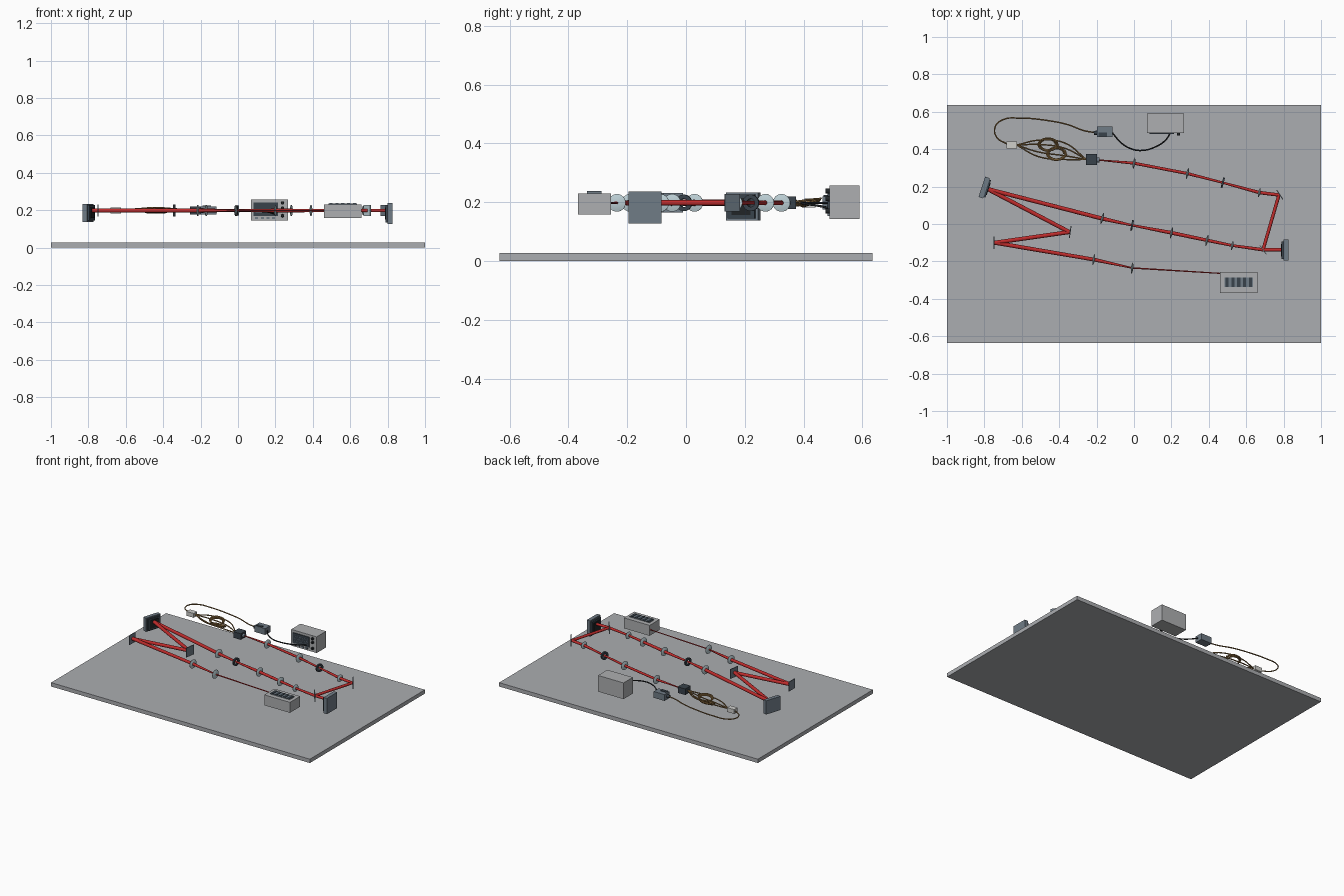
import bpy, bmesh, math
from mathutils import Vector, Matrix

if "Cube" in bpy.data.objects:
    bpy.data.objects.remove(bpy.data.objects["Cube"])

Z = 0.198  # optical axis height


def mat(name, r, g, b):
    m = bpy.data.materials.new(name)
    m.diffuse_color = (r, g, b, 1)
    m.use_nodes = True
    m.node_tree.nodes["Principled BSDF"].inputs["Base Color"].default_value = m.diffuse_color
    return m


TABLE = mat("table grey", 0.41, 0.42, 0.44)
CASE = mat("case grey", 0.42, 0.43, 0.44)
SLATE = mat("slate", 0.16, 0.20, 0.24)
DARK = mat("dark slate", 0.04, 0.055, 0.07)
BLACK = mat("black", 0.015, 0.018, 0.02)
GLASS = mat("pale glass", 0.50, 0.62, 0.66)
RED = mat("beam red", 0.52, 0.025, 0.025)
FIBRE = mat("fibre brown", 0.26, 0.15, 0.05)
WHITE = mat("connector white", 0.62, 0.62, 0.60)


def finish(name, bm, material, smooth=False):
    me = bpy.data.meshes.new(name)
    bm.to_mesh(me)
    bm.free()
    me.materials.append(material)
    ob = bpy.data.objects.new(name, me)
    bpy.context.collection.objects.link(ob)
    if smooth:
        bpy.ops.object.select_all(action='DESELECT')
        ob.select_set(True)
        bpy.context.view_layer.objects.active = ob
        bpy.ops.object.shade_smooth_by_angle(angle=math.radians(35))
    return ob


def box(name, c, size, material, yaw=0.0):
    bm = bmesh.new()
    bmesh.ops.create_cube(bm, size=1, matrix=Matrix.Translation(c)
                          @ Matrix.Rotation(yaw, 4, 'Z') @ Matrix.Diagonal((*size, 1)))
    return finish(name, bm, material)


def rod(name, a, b, r1, r2, material, seg=16):
    a, b = Vector(a), Vector(b)
    d = b - a
    m = Matrix.Translation((a + b) / 2) @ d.to_track_quat('Z', 'Y').to_matrix().to_4x4()
    bm = bmesh.new()
    bmesh.ops.create_cone(bm, cap_ends=True, segments=seg, radius1=r1, radius2=r2,
                          depth=d.length, matrix=m)
    return finish(name, bm, material, True)


def lathe(name, c, yaw, profile, material, closed=False, seg=32):
    """Spin (radius, offset) points about a horizontal axis pointing along yaw."""
    bm = bmesh.new()
    vs = [bm.verts.new((x, r, 0)) for r, x in profile]
    pairs = list(zip(vs, vs[1:] + ([vs[0]] if closed else [])))
    es = [bm.edges.new(p) for p in pairs if p[0] is not p[1]]
    bmesh.ops.spin(bm, geom=vs + es, cent=(0, 0, 0), axis=(1, 0, 0),
                   angle=math.tau, steps=seg, use_duplicate=False)
    bmesh.ops.remove_doubles(bm, verts=bm.verts, dist=1e-5)
    bmesh.ops.recalc_face_normals(bm, faces=bm.faces)
    bm.transform(Matrix.Translation(c) @ Matrix.Rotation(yaw, 4, 'Z'))
    return finish(name, bm, material, True)


def cable(name, pts, r, material):
    cu = bpy.data.curves.new(name, 'CURVE')
    cu.dimensions = '3D'
    cu.bevel_depth = r
    cu.bevel_resolution = 1
    cu.use_fill_caps = True
    cu.resolution_u = 6
    sp = cu.splines.new('BEZIER')
    sp.bezier_points.add(len(pts) - 1)
    for bp, p in zip(sp.bezier_points, pts):
        bp.co = p
        bp.handle_left_type = bp.handle_right_type = 'AUTO'
    cu.materials.append(material)
    ob = bpy.data.objects.new(name, cu)
    bpy.context.collection.objects.link(ob)
    bpy.ops.object.select_all(action='DESELECT')
    ob.select_set(True)
    bpy.context.view_layer.objects.active = ob
    bpy.ops.object.convert(target='MESH')


# optical table
box("table", (0, 0, 0.0135), (2, 1.27, 0.027), TABLE)

# laser with cooling fins on top
box("laser_case", (0.56, -0.312, 0.194), (0.198, 0.112, 0.073), CASE)
box("laser_vent", (0.56, -0.312, 0.233), (0.152, 0.05, 0.006), SLATE)
for i in range(5):
    box("laser_fin", (0.497 + i * 0.0315, -0.312, 0.2345), (0.017, 0.05, 0.008), DARK)

# beam path: x, y, beam radius at that point
path = [(0.462, -0.264, 0.003), (-0.01, -0.235, 0.004), (-0.215, -0.19, 0.010),
        (-0.745, -0.10, 0.011), (-0.345, -0.043, 0.011), (-0.783, 0.187, 0.011),
        (-0.17, 0.029, 0.011), (-0.01, -0.007, 0.006), (0.2, -0.047, 0.010),
        (0.39, -0.087, 0.009), (0.525, -0.115, 0.007), (0.69, -0.138, 0.009),
        (0.775, 0.155, 0.009), (0.67, 0.168, 0.009), (0.475, 0.221, 0.006),
        (0.285, 0.270, 0.008), (0.0, 0.325, 0.008), (-0.20, 0.343, 0.003)]
for (x0, y0, r0), (x1, y1, r1) in zip(path, path[1:]):
    rod("beam", (x0, y0, Z), (x1, y1, Z), r0, r1, RED)
rod("beam", (0.69, -0.138, Z), (0.79, -0.138, Z), 0.009, 0.009, RED)


def heading(i):
    return math.atan2(path[i + 1][1] - path[i - 1][1], path[i + 1][0] - path[i - 1][0])


# biconvex lenses along the beam
lens = [(0, -0.008), (0.012, -0.0070), (0.022, -0.0045), (0.030, -0.0015),
        (0.030, 0.0015), (0.022, 0.0045), (0.012, 0.0070), (0, 0.008)]
for i in (1, 2, 6, 8, 9, 10, 13, 15, 16):
    k = 0.82 if i in (10, 13) else 1.0
    lathe("lens", (path[i][0], path[i][1], Z), heading(i),
          [(r * k, x * 0.8) for r, x in lens], GLASS)

# dark apertures
for i in (7, 14):
    lathe("aperture", (path[i][0], path[i][1], Z), heading(i),
          [(0.014, -0.005), (0.028, -0.005), (0.028, 0.005), (0.014, 0.005)], DARK, True)

# thin square mirrors and the round beam splitter
box("fold_mirror", (-0.748, -0.10, Z), (0.005, 0.066, 0.066), SLATE, 0.0)
box("fold_mirror", (-0.341, -0.043, Z), (0.005, 0.066, 0.066), SLATE, math.radians(-8))
box("fold_mirror", (0.779, 0.157, Z), (0.005, 0.06, 0.06), SLATE, math.radians(33))
box("beam_splitter", (0.69, -0.138, Z), (0.005, 0.06, 0.06), GLASS, math.radians(37))


# display modulators: housing, bezel, active window
def modulator(x, y, yaw, z, h, w):
    rot = Matrix.Rotation(yaw, 3, 'Z')
    for name, dx, size, m in (("modulator_housing", 0.015, (0.026, w, h), SLATE),
                              ("modulator_bezel", -0.003, (0.010, w * 0.85, h * 0.85), DARK),
                              ("modulator_window", -0.009, (0.004, w * 0.6, h * 0.6), BLACK)):
        box(name, Vector((x, y, z)) + rot @ Vector((dx, 0, 0)), size, m, yaw)


modulator(0.797, -0.14, 0, 0.182, 0.11, 0.112)
modulator(-0.787, 0.19, math.radians(162), 0.186, 0.096, 0.114)

# fibre coupler and far connector
box("fibre_coupler", (-0.228, 0.345, Z), (0.058, 0.06, 0.042), DARK)
rod("coupler_nose", (-0.2, 0.343, Z), (-0.185, 0.342, Z), 0.013, 0.013, SLATE)
box("fibre_connector", (-0.653, 0.422, Z), (0.055, 0.036, 0.03), WHITE)

# coiled fibre: tilted ring bundles plus spread strands
for cx, cy, r, tilt in ((-0.46, 0.425, 0.045, 0.25), (-0.415, 0.375, 0.045, -0.25)):
    pts = []
    for k in range(25):
        a = k * math.tau / 8
        rr = r * (0.8 + 0.1 * (k // 8))
        pts.append((cx + rr * 1.15 * math.cos(a), cy + rr * 0.75 * math.sin(a),
                    Z + tilt * rr * math.sin(a) + 0.004 * (k // 8 - 1)))
    cable("fibre_coil", pts, 0.0038, FIBRE)
for y1, y2, dz in ((0.448, 0.433, 0.012), (0.425, 0.405, 0), (0.385, 0.365, -0.008),
                   (0.36, 0.345, 0.004)):
    cable("fibre_strand", [(-0.627, 0.422, Z), (-0.51, y1, Z + dz), (-0.37, y2, Z + dz),
                           (-0.255, 0.345, Z)], 0.0038, FIBRE)

# long fibre loop to the detector
loop = [(-0.68, 0.428), (-0.735, 0.465), (-0.742, 0.52), (-0.70, 0.558), (-0.61, 0.566),
        (-0.46, 0.553), (-0.35, 0.53), (-0.27, 0.50), (-0.195, 0.487)]
cable("fibre_loop", [(x, y, Z) for x, y in loop], 0.0038, FIBRE)

# detector
box("detector", (-0.157, 0.493, Z), (0.084, 0.056, 0.044), SLATE)
rod("detector_port", (-0.215, 0.487, Z), (-0.198, 0.488, Z), 0.011, 0.011, DARK)
box("detector_plate", (-0.167, 0.479, Z + 0.023), (0.045, 0.022, 0.006), DARK)

# signal cable to the oscilloscope
cable("signal_cable", [(-0.115, 0.487, Z), (-0.07, 0.435, Z), (-0.02, 0.404, Z),
                       (0.04, 0.393, Z), (0.12, 0.415, Z - 0.005), (0.17, 0.45, Z - 0.01),
                       (0.195, 0.488, 0.18)], 0.004, BLACK)

# oscilloscope: case, screen, trace grid, knobs, buttons
box("scope_case", (0.168, 0.539, 0.2), (0.197, 0.103, 0.113), CASE)
box("scope_screen", (0.148, 0.486, 0.205), (0.13, 0.008, 0.07), DARK)
for i in range(3):
    box("scope_grid_line", (0.148, 0.4815, 0.188 + i * 0.017), (0.11, 0.002, 0.002), SLATE)
for i in range(4):
    box("scope_button", (0.10 + i * 0.03, 0.485, 0.158), (0.016, 0.008, 0.009), SLATE)
for z in (0.238, 0.212, 0.170):
    rod("scope_knob", (0.238, 0.49, z), (0.238, 0.474, z), 0.009, 0.008, BLACK)
